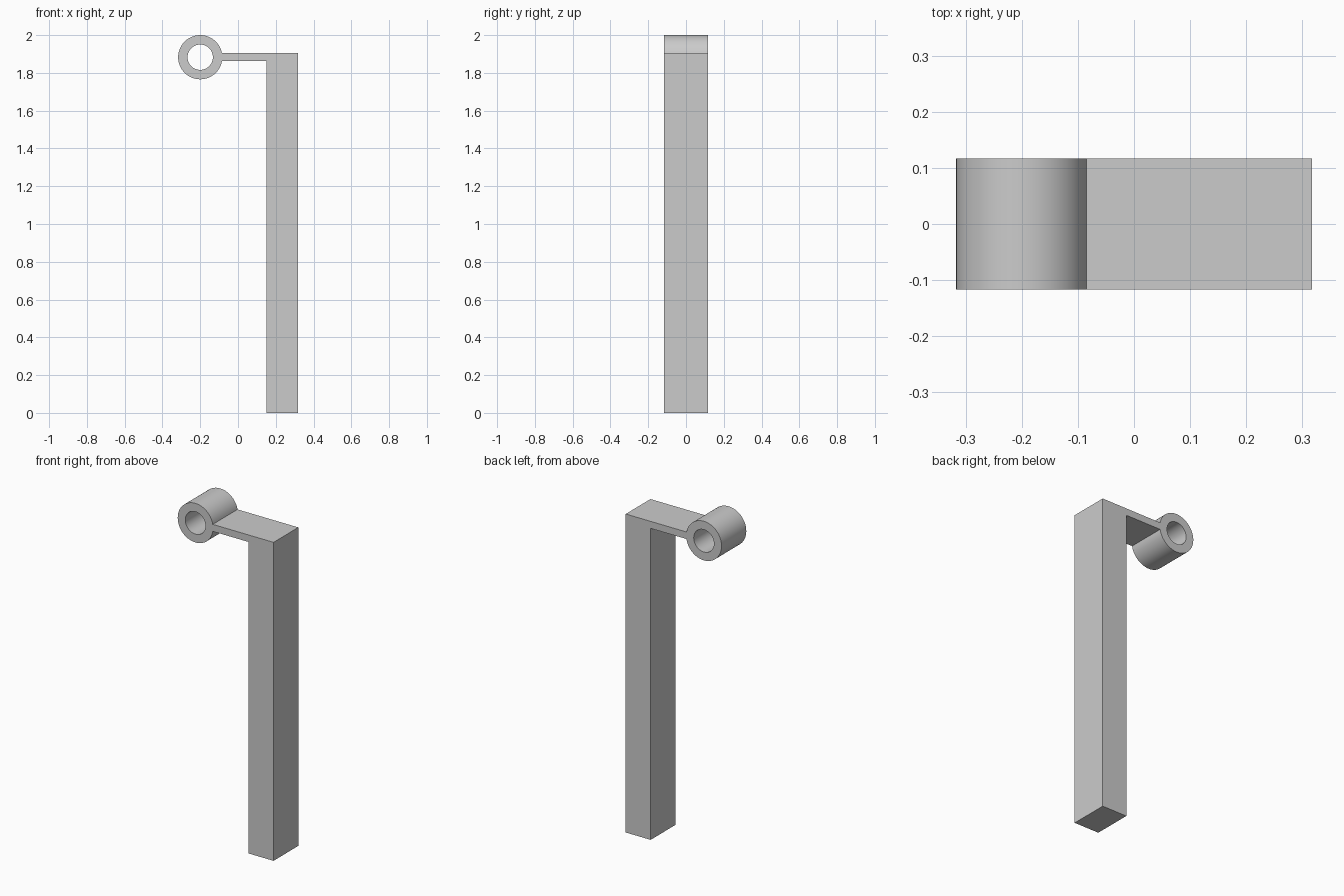
import bpy, bmesh, math
from mathutils import Vector

cube = bpy.data.objects.get("Cube")
if cube:
    bpy.data.objects.remove(cube, do_unlink=True)

# Main sizes
CX, CZ = -0.2, 1.883          # ring centre
R_OUT, R_IN = 0.117, 0.067
HALF = 0.117                  # half depth
ARM_TOP, ARM_LOW = 1.905, 1.863
POST_IN, POST_OUT = 0.152, 0.317
SIDES = 64

grey = bpy.data.materials.new("plain_grey")
grey.use_nodes = True
colour = (0.6, 0.6, 0.6, 1)
grey.diffuse_color = colour
grey.node_tree.nodes["Principled BSDF"].inputs["Base Color"].default_value = colour


def arc(radius, start, end, steps):
    return [(CX + radius * math.cos(start + (end - start) * i / steps),
             CZ + radius * math.sin(start + (end - start) * i / steps))
            for i in range(steps + 1)]


# Outline: post and arm running into the outside of the ring
a_top = math.asin((ARM_TOP - CZ) / R_OUT)
a_low = math.tau + math.asin((ARM_LOW - CZ) / R_OUT)
outline = arc(R_OUT, a_top, a_low, SIDES) + [
    (POST_IN, ARM_LOW), (POST_IN, 0), (POST_OUT, 0), (POST_OUT, ARM_TOP)]
bore = arc(R_IN, 0, math.tau, SIDES)[:-1]

# Fill the flat profile around the bore, then extrude it through the depth
bm = bmesh.new()
edges = []
for loop in (outline, bore):
    verts = [bm.verts.new((x, -HALF, z)) for x, z in loop]
    edges += [bm.edges.new((v, verts[(i + 1) % len(verts)]))
              for i, v in enumerate(verts)]
bmesh.ops.triangle_fill(bm, edges=edges, use_beauty=True, normal=(0, -1, 0))
result = bmesh.ops.extrude_face_region(bm, geom=bm.faces[:], use_keep_orig=True)
moved = [g for g in result["geom"] if isinstance(g, bmesh.types.BMVert)]
bmesh.ops.translate(bm, verts=moved, vec=Vector((0, 2 * HALF, 0)))
bmesh.ops.recalc_face_normals(bm, faces=bm.faces[:])

mesh = bpy.data.meshes.new("post_with_ring")
bm.to_mesh(mesh)
bm.free()
mesh.materials.append(grey)
post = bpy.data.objects.new("post_with_ring", mesh)
bpy.context.collection.objects.link(post)

# Smooth the round walls only
bpy.ops.object.select_all(action="DESELECT")
post.select_set(True)
bpy.context.view_layer.objects.active = post
bpy.ops.object.shade_smooth_by_angle(angle=math.radians(30))
